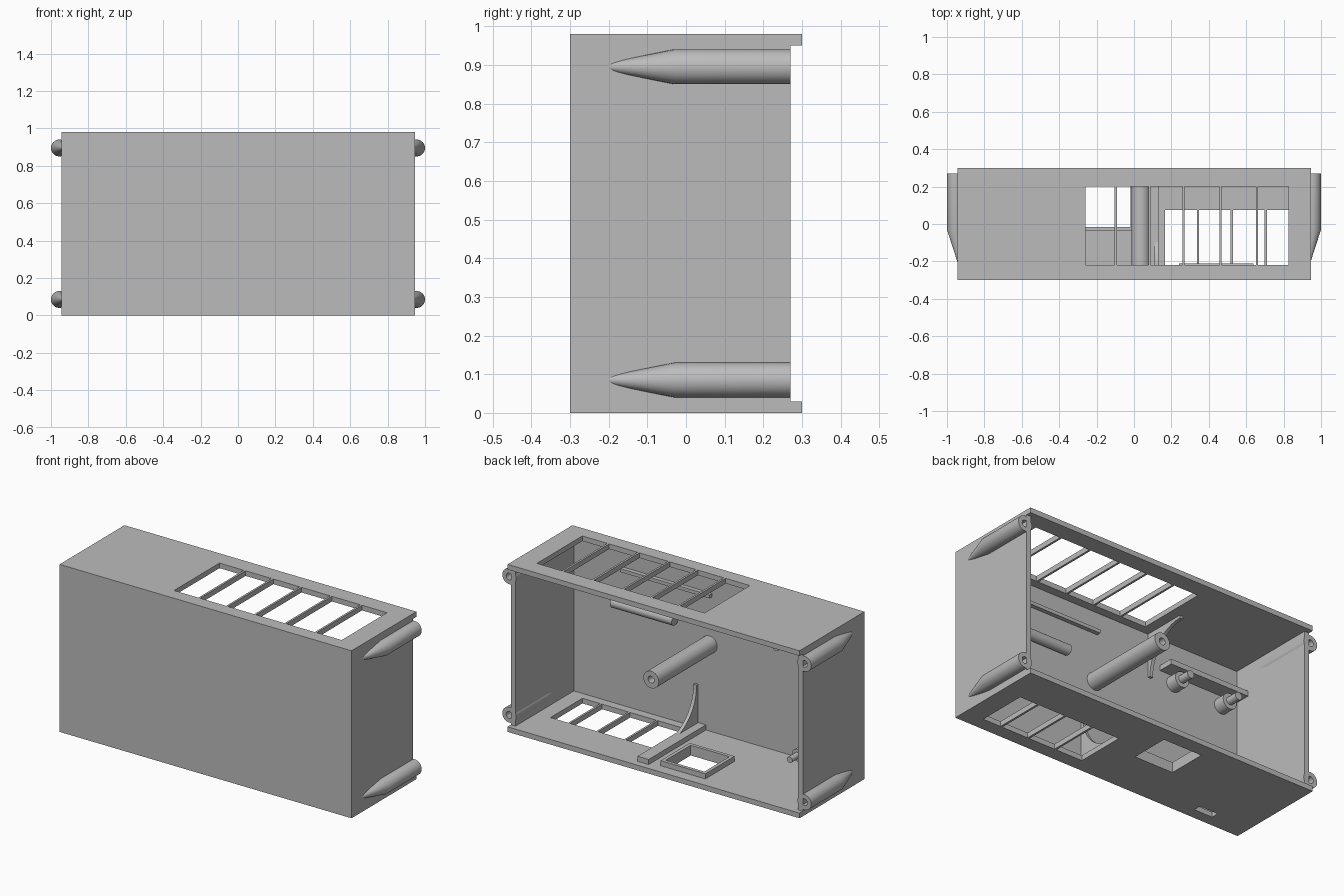
import bpy, bmesh, math
from mathutils import Matrix, Vector

old = bpy.data.objects.get("Cube")
if old:
    bpy.data.objects.remove(old, do_unlink=True)

grey = bpy.data.materials.new("plain_grey")
grey.use_nodes = True
grey.diffuse_color = (0.5, 0.5, 0.5, 1)
grey.node_tree.nodes["Principled BSDF"].inputs["Base Color"].default_value = (0.5, 0.5, 0.5, 1)


def finish(name, bm, smooth=False):
    bmesh.ops.recalc_face_normals(bm, faces=bm.faces)
    mesh = bpy.data.meshes.new(name)
    bm.to_mesh(mesh)
    bm.free()
    mesh.materials.append(grey)
    ob = bpy.data.objects.new(name, mesh)
    bpy.context.collection.objects.link(ob)
    if smooth:
        bpy.ops.object.select_all(action='DESELECT')
        ob.select_set(True)
        bpy.context.view_layer.objects.active = ob
        bpy.ops.object.shade_smooth_by_angle(angle=math.radians(35))
    return ob


def box(name, x, y, z):
    """Box from (min, max) pairs."""
    bm = bmesh.new()
    size = Vector((x[1] - x[0], y[1] - y[0], z[1] - z[0]))
    mid = Vector((sum(x) / 2, sum(y) / 2, sum(z) / 2))
    bmesh.ops.create_cube(bm, size=1, matrix=Matrix.Translation(mid) @ Matrix.Diagonal(size.to_4d()))
    return finish(name, bm)


def round_part(name, x, z, rings, sides=32):
    """Loft circles along y; each ring is (x shift, radius, y)."""
    bm = bmesh.new()
    loops = []
    for shift, r, y in rings:
        angles = [math.tau * i / sides for i in range(sides)]
        loops.append([bm.verts.new((x + shift + r * math.cos(a), y, z + r * math.sin(a))) for a in angles])
    for a, b in zip(loops, loops[1:]):
        for i in range(sides):
            j = (i + 1) % sides
            bm.faces.new((a[i], a[j], b[j], b[i]))
    bm.faces.new(loops[0])
    bm.faces.new(loops[-1])
    return finish(name, bm, True)


def cut(target, x, y, z):
    """Cut a rectangular opening through a panel."""
    cutter = box("cutter", x, y, z)
    cutter.hide_render = True
    mod = target.modifiers.new("opening", 'BOOLEAN')
    mod.object, mod.operation, mod.solver = cutter, 'DIFFERENCE', 'EXACT'
    bpy.context.view_layer.objects.active = target
    bpy.ops.object.modifier_apply(modifier=mod.name)
    bpy.data.objects.remove(cutter, do_unlink=True)


def gusset(name, x, z, direction):
    """Concave corner brace between the front wall and a panel."""
    reach, rim = 0.24, 0.015
    profile = [(-0.28, z), (-0.28, z + direction * (reach + rim))]
    for i in range(13):
        a = math.pi / 2 * i / 12
        profile.append((-0.27 + rim + reach * (1 - math.cos(a)),
                        z + direction * (rim + reach * (1 - math.sin(a)))))
    profile.append((profile[-1][0], z))
    bm = bmesh.new()
    face = bm.faces.new([bm.verts.new((x, y, h)) for y, h in profile])
    out = bmesh.ops.extrude_face_region(bm, geom=[face])
    moved = [v for v in out["geom"] if isinstance(v, bmesh.types.BMVert)]
    bmesh.ops.translate(bm, verts=moved, vec=(0.02, 0, 0))
    return finish(name, bm)


W, D, H, T = 0.945, 0.3, 0.98, 0.03

# Case, open at the back
box("front_panel", (-W, W), (-D, -D + T), (T, H - T))
for side, label in ((1, "left"), (-1, "right")):
    box(label + "_wall", sorted((side * W, side * (W - T))), (-D + T, D - T), (T, H - T))
top = box("top_panel", (-W, W), (-D, D), (H - T, H))
bottom = box("bottom_panel", (-W, W), (-D, D), (0, T))

# Vent openings, access opening and slot
cut(top, (-0.26, 0.825), (-0.22, 0.2), (0.9, 1.1))
cut(bottom, (0.165, 0.825), (-0.22, 0.075), (-0.1, 0.1))
cut(bottom, (-0.27, -0.02), (-0.015, 0.215), (-0.1, 0.1))
cut(bottom, (-0.72, -0.6), (-0.235, -0.19), (-0.1, 0.1))

# Vent slats
for x in (-0.097, 0.083, 0.265, 0.462, 0.657):
    box("top_slat", (x - 0.006, x + 0.006), (-0.22, 0.2), (H - T, H))
for x in (0.342, 0.522, 0.704):
    box("bottom_slat", (x - 0.006, x + 0.006), (-0.22, 0.075), (0, T))

# Screw posts tapering into the side walls
for side in (1, -1):
    for z in (0.085, 0.895):
        round_part("screw_post", side * 0.955, z, [
            (0, 0.02, 0.1), (0, 0.02, 0.27), (0, 0.045, 0.27),
            (0, 0.045, -0.03), (-side * 0.021, 0.011, -0.2)])

# Central pillar with a screw hole
round_part("centre_pillar", 0.037, 0.537, [
    (0, 0.02, 0.1), (0, 0.02, 0.27), (0, 0.05, 0.27), (0, 0.05, -0.28)])

# Collar around the access opening, and the floor rail beside it
collar = box("opening_collar", (-0.29, 0), (-0.035, 0.235), (T, 0.06))
cut(collar, (-0.27, -0.02), (-0.015, 0.215), (0, 0.1))
box("floor_rail", (0.06, 0.132), (-0.27, 0.26), (T, 0.06))

# Corner braces
gusset("lower_brace", 0.11, 0.03, 1)
gusset("upper_brace", -0.34, 0.95, -1)

# Rails on the inside of the front wall
box("upper_rail", (0.02, 0.6), (-0.275, -0.245), (0.82, 0.84))
tube = round_part("wall_tube", 0, 0, [(0, 0.03, -0.2), (0, 0.03, 0.2)])
tube.rotation_euler.z = math.pi / 2
tube.location = (0.44, -0.24, 0.635)

# Shelf with two stepped pegs, and a low peg
box("shelf", (-0.92, -0.4), (-0.275, -0.18), (0.765, 0.795))
for x, z, r in ((-0.49, 0.715, 0.045), (-0.81, 0.705, 0.045), (-0.58, 0.08, 0.035)):
    round_part("stepped_peg", x, z, [
        (0, r, -0.28), (0, r, -0.2), (0, r / 2, -0.2), (0, r / 2, -0.13)])
